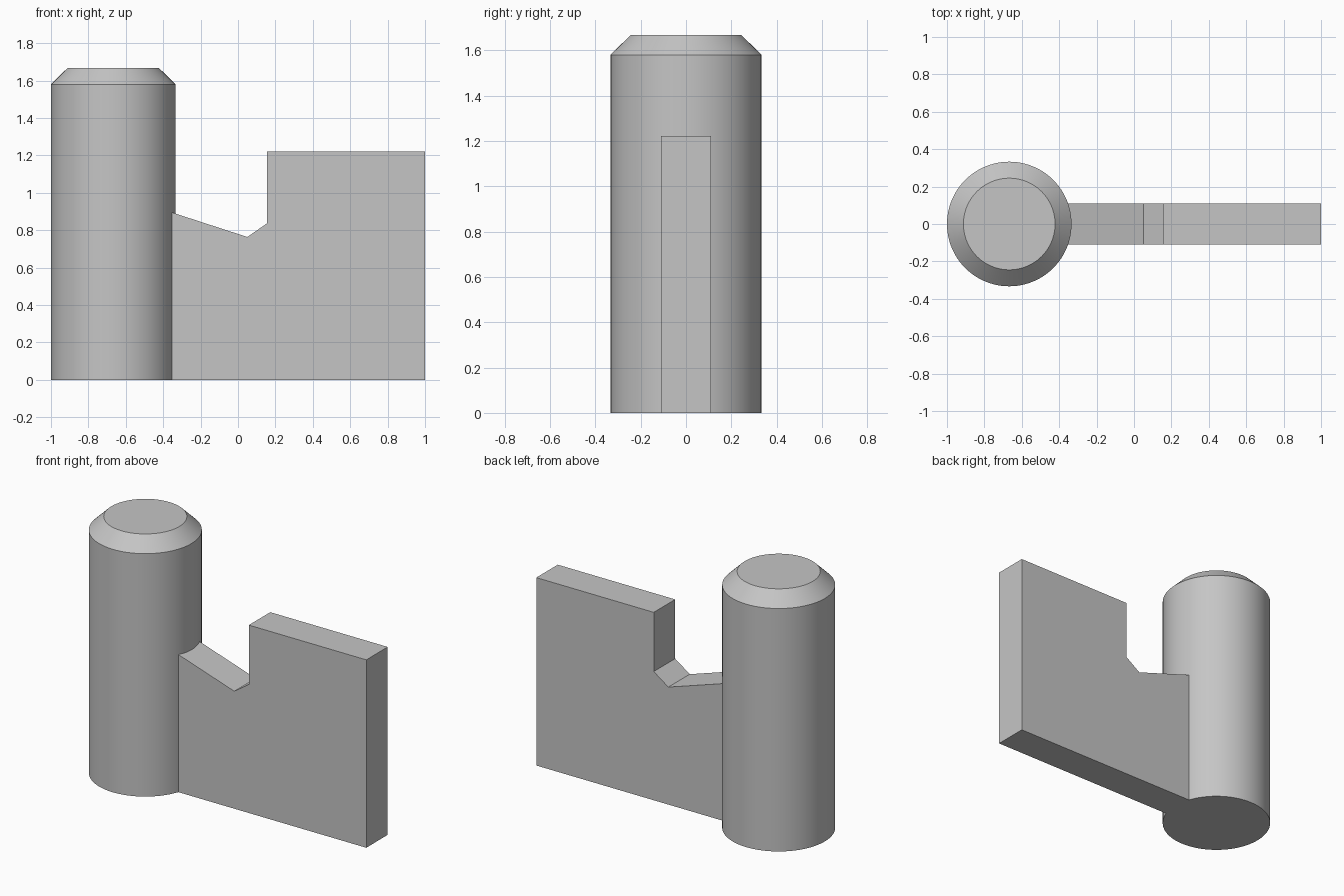
import bpy, bmesh, math
from mathutils import Matrix

cube = bpy.data.objects.get("Cube")
if cube:
    bpy.data.objects.remove(cube, do_unlink=True)

grey = bpy.data.materials.new("plain grey")
grey.use_nodes = True
grey.diffuse_color = (0.56, 0.56, 0.56, 1)
grey.node_tree.nodes["Principled BSDF"].inputs["Base Color"].default_value = grey.diffuse_color

RADIUS, TOP_RADIUS, POST_X = 0.333, 0.245, -0.667
SHOULDER, HEIGHT = 1.58, 1.667
HALF_WIDTH = 0.11


def make_object(name, bm):
    bmesh.ops.recalc_face_normals(bm, faces=bm.faces)
    mesh = bpy.data.meshes.new(name)
    bm.to_mesh(mesh)
    bm.free()
    mesh.materials.append(grey)
    obj = bpy.data.objects.new(name, mesh)
    bpy.context.collection.objects.link(obj)
    return obj


# Round post: a cylinder whose top is drawn up into a chamfer
bm = bmesh.new()
bmesh.ops.create_cone(bm, cap_ends=True, segments=96, radius1=RADIUS, radius2=RADIUS,
                      depth=SHOULDER, matrix=Matrix.Translation((0, 0, SHOULDER / 2)))
bm.normal_update()
top = max(bm.faces, key=lambda f: f.calc_center_median().z)
cap = bmesh.ops.extrude_face_region(bm, geom=[top])["geom"]
bmesh.ops.delete(bm, geom=[top], context="FACES")
for v in (g for g in cap if isinstance(g, bmesh.types.BMVert)):
    v.co.x *= TOP_RADIUS / RADIUS
    v.co.y *= TOP_RADIUS / RADIUS
    v.co.z = HEIGHT
post = make_object("round_post", bm)
post.location.x = POST_X
bpy.context.view_layer.objects.active = post
post.select_set(True)
bpy.ops.object.shade_smooth_by_angle(angle=math.radians(30))

# Notched plate: side profile extruded across y, its inner corners on the post surface
inner_x = POST_X + math.sqrt(RADIUS ** 2 - HALF_WIDTH ** 2)
profile = [(inner_x, 0), (1, 0), (1, 1.222), (0.155, 1.222),
           (0.155, 0.837), (0.05, 0.764), (inner_x, 0.895)]
bm = bmesh.new()
face = bm.faces.new([bm.verts.new((x, -HALF_WIDTH, z)) for x, z in profile])
side = bmesh.ops.extrude_face_region(bm, geom=[face])["geom"]
bmesh.ops.translate(bm, vec=(0, 2 * HALF_WIDTH, 0),
                    verts=[g for g in side if isinstance(g, bmesh.types.BMVert)])
make_object("notched_plate", bm)
